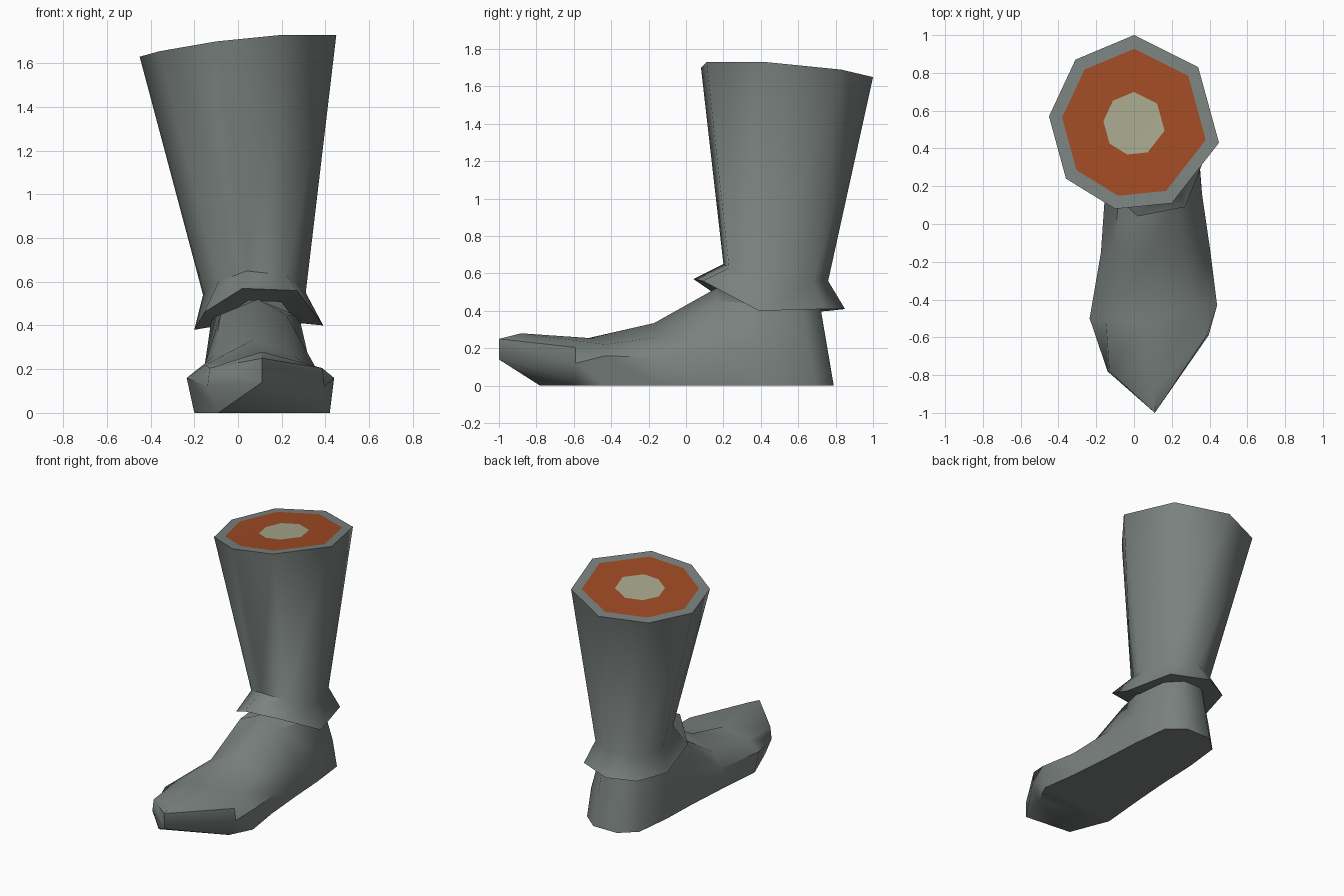
import bpy, bmesh, math
from mathutils import Vector

cube = bpy.data.objects.get("Cube")
if cube:
    bpy.data.objects.remove(cube, do_unlink=True)


def material(name, rgb):
    m = bpy.data.materials.new(name)
    m.use_nodes = True
    m.diffuse_color = (*rgb, 1)
    bsdf = m.node_tree.nodes["Principled BSDF"]
    bsdf.inputs["Base Color"].default_value = (*rgb, 1)
    bsdf.inputs["Roughness"].default_value = 0.8
    return m


GREY = material("boot grey", (0.195, 0.223, 0.209))
FLESH = material("flesh red", (0.352, 0.070, 0.018))
BONE = material("bone cream", (0.392, 0.392, 0.270))


def loft(name, rings, mats, band_mats=None, cap_start=None, cap_end=None, angle=50):
    """Skin closed rings of equal length; optional material index per band and caps."""
    bm = bmesh.new()
    vs = [[bm.verts.new(p) for p in ring] for ring in rings]
    n = len(vs[0])
    for i in range(len(vs) - 1):
        for j in range(n):
            k = (j + 1) % n
            f = bm.faces.new((vs[i][j], vs[i][k], vs[i + 1][k], vs[i + 1][j]))
            f.material_index = band_mats[i] if band_mats else 0
    for ring, idx in ((vs[0], cap_start), (vs[-1], cap_end)):
        if idx is not None:
            bm.faces.new(ring).material_index = idx
    bmesh.ops.remove_doubles(bm, verts=bm.verts, dist=0.0005)
    bmesh.ops.recalc_face_normals(bm, faces=bm.faces)
    me = bpy.data.meshes.new(name)
    bm.to_mesh(me)
    bm.free()
    for m in mats:
        me.materials.append(m)
    ob = bpy.data.objects.new(name, me)
    bpy.context.collection.objects.link(ob)
    bpy.ops.object.select_all(action='DESELECT')
    ob.select_set(True)
    bpy.context.view_layer.objects.active = ob
    bpy.ops.object.shade_smooth_by_angle(angle=math.radians(angle))
    return ob


def toward(ring, centre, amount):
    return [Vector(p).lerp(Vector(centre), amount) for p in ring]


# Boot shaft: slanted top rim, ankle, flared cuff, underside of the cuff
top = [(0, 1, 1.65), (.34, .83, 1.69), (.45, .43, 1.73), (.20, .11, 1.73),
       (-.10, .08, 1.70), (-.36, .24, 1.655), (-.45, .57, 1.63), (-.31, .87, 1.635)]
ankle = [(.07, .76, .56), (.25, .68, .56), (.31, .43, .55), (.22, .23, .63),
         (.04, .20, .65), (-.09, .28, .60), (-.16, .50, .54), (-.09, .69, .55)]
cuff = [(.05, .85, .41), (.30, .74, .41), (.39, .39, .40), (.27, .09, .56),
        (.02, .04, .57), (-.155, .20, .46), (-.20, .50, .38), (-.14, .76, .40)]
collar = toward(cuff, (.09, .44, .43), .4)

# Cut top: grey rim, flesh ring and bone core as concentric bands
core = (0, .53, 1.68)
rings = [toward(top, core, .64), toward(top, core, .155), top, ankle, cuff, collar]
loft("boot_shaft", rings, [GREY, FLESH, BONE],
     band_mats=[1, 0, 0, 0, 0], cap_start=2)

# Foot stations, toe to heel: y left, middle, right;
# x of sole, side, top, ridge, top, side, sole; z of sole, side, top, ridge
stations = [
    (-1.0, -1.0, -1.0, .11, .11, .11, .11, .11, .11, .11, .14, .14, .25, .25),
    (-.78, -.88, -.59, -.09, -.14, -.13, .11, .385, .395, .34, 0, .12, .205, .28),
    (-.50, -.52, -.43, -.20, -.235, -.15, .06, .31, .44, .42, 0, .16, .22, .255),
    (-.15, -.17, -.15, -.17, -.175, -.11, .07, .26, .405, .38, 0, .15, .26, .335),
    (.14, .16, .16, -.15, -.155, -.08, .09, .22, .36, .355, 0, .20, .45, .52),
    (.42, .42, .42, -.14, -.135, -.12, .09, .28, .335, .34, 0, .20, .44, .47),
    (.69, .69, .69, -.11, -.105, -.07, .09, .25, .30, .31, 0, .20, .46, .46),
    (.79, .79, .79, .00, .005, .01, .09, .16, .18, .19, 0, .20, .46, .46),
]


def station_ring(s):
    yl, ym, yr = s[:3]
    z0, z1, z2, z3 = s[10:]
    ys = (yl, yl, yl, ym, yr, yr, yr)
    zs = (z0, z1, z2, z3, z2, z1, z0)
    # the heel leans forward as it rises
    lean = .17 if ym > .6 else 0
    return [(x, y - lean * z, z) for x, y, z in zip(s[3:10], ys, zs)]


loft("foot", [station_ring(s) for s in stations], [GREY], cap_end=0, angle=48)
